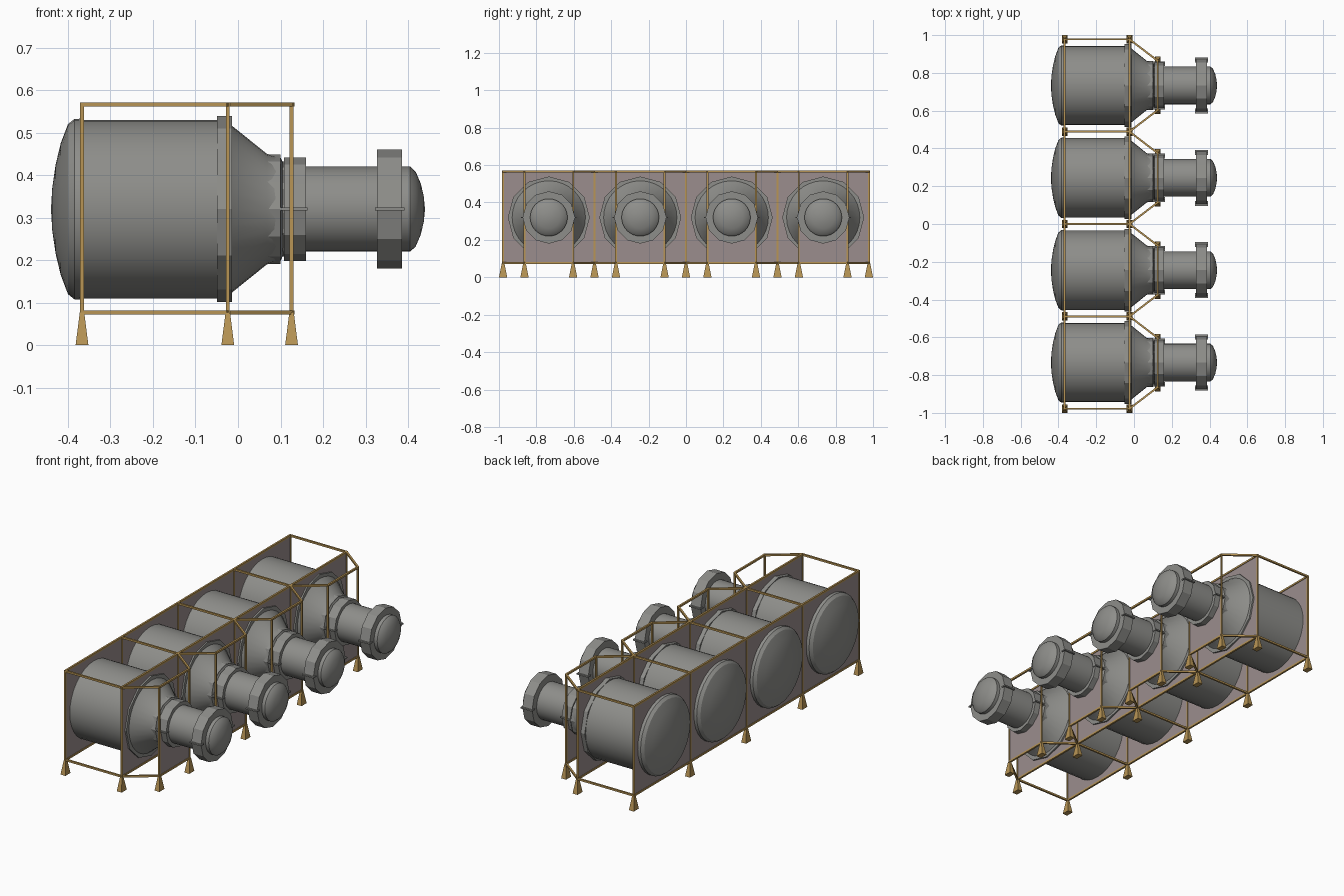
import bpy, bmesh, math
from mathutils import Vector, Matrix

if "Cube" in bpy.data.objects:
    bpy.data.objects.remove(bpy.data.objects["Cube"])

AXIS_Z = 0.32                       # height of the tank axis
PITCH = 0.489                       # spacing of the units
CENTRES = [PITCH * k for k in (-1.5, -0.5, 0.5, 1.5)]
WALLS = [PITCH * k for k in (-2, -1, 0, 1, 2)]
BACK, MID, FRONT, HALF = -0.367, -0.024, 0.126, 0.13
LOW, HIGH = 0.077, 0.566


def material(name, rgb):
    m = bpy.data.materials.new(name)
    m.diffuse_color = (*rgb, 1)
    m.use_nodes = True
    m.node_tree.nodes["Principled BSDF"].inputs["Base Color"].default_value = m.diffuse_color
    return m


brass = material("brass", (0.48, 0.30, 0.09))
mauve = material("mauve_panel", (0.33, 0.27, 0.27))
steel = material("grey_steel", (0.27, 0.27, 0.255))


def mesh_from(bm, name, mat, smooth=None):
    bmesh.ops.recalc_face_normals(bm, faces=bm.faces)
    me = bpy.data.meshes.new(name)
    bm.to_mesh(me)
    bm.free()
    me.materials.append(mat)
    if smooth:
        me.polygons.foreach_set("use_smooth", [True] * len(me.polygons))
        me.set_sharp_from_angle(angle=math.radians(smooth))
    return me


def place(name, me, loc=(0, 0, 0)):
    ob = bpy.data.objects.new(name, me)
    ob.location = loc
    bpy.context.collection.objects.link(ob)


def lathe(bm, profile, sides, closed=False):
    """Turn (x, radius) points around the x axis."""
    rings = [[bm.verts.new((x, r * math.cos(2 * math.pi * i / sides),
                            r * math.sin(2 * math.pi * i / sides)))
              for i in range(sides)] for x, r in profile]
    pairs = list(zip(rings, rings[1:])) + ([(rings[-1], rings[0])] if closed else [])
    for a, b in pairs:
        for i in range(sides):
            j = (i + 1) % sides
            bm.faces.new((a[i], a[j], b[j], b[i]))
    bmesh.ops.remove_doubles(bm, verts=bm.verts, dist=1e-6)
    bmesh.ops.dissolve_degenerate(bm, edges=bm.edges, dist=1e-6)


def box(bm, centre, size):
    bmesh.ops.create_cube(bm, size=1, matrix=Matrix.Translation(centre)
                          @ Matrix.Diagonal((*size, 1)))


def beam(bm, a, b, w=0.010):
    a, b = Vector(a), Vector(b)
    d = b - a
    m = (Matrix.Translation((a + b) / 2) @ d.to_track_quat('X', 'Z').to_matrix().to_4x4()
         @ Matrix.Diagonal((d.length + w, w, w, 1)))
    bmesh.ops.create_cube(bm, size=1, matrix=m)


# Tank body: rear dome, drum, cone, neck and end cap
bm = bmesh.new()
lathe(bm, [(-0.44, 0), (-0.437, 0.05), (-0.429, 0.105), (-0.417, 0.155), (-0.40, 0.20),
           (-0.385, 0.212), (-0.367, 0.213), (-0.365, 0.21), (-0.03, 0.21), (-0.014, 0.196),
           (0.068, 0.13), (0.10, 0.122), (0.11, 0.10), (0.405, 0.10), (0.418, 0.088),
           (0.43, 0.06), (0.437, 0.03), (0.44, 0)], 32)
body = mesh_from(bm, "tank_body", steel, 30)

# Faceted bands around drum, cone end, neck and cap: (x0, x1, inner, outer)
bm = bmesh.new()
for x0, x1, r0, r1 in [(-0.049, -0.014, 0.19, 0.219), (0.067, 0.10, 0.10, 0.129),
                       (0.098, 0.16, 0.09, 0.1215), (0.327, 0.386, 0.09, 0.14)]:
    if x0 == 0.098:                 # plain sleeve before the clamp
        lathe(bm, [(0.098, r0), (0.098, 0.112), (0.108, 0.112), (0.108, r1),
                   (x1, r1), (x1, r0)], 12, True)
    else:
        lathe(bm, [(x0, r0), (x0, r1), (x1, r1), (x1, r0)], 12, True)
bands = mesh_from(bm, "tank_bands", steel)

# Flat clamp tabs at the sides
bm = bmesh.new()
for side in (-1, 1):
    box(bm, (0.132, side * 0.115, 0), (0.064, 0.026, 0.007))
    box(bm, (0.357, side * 0.135, 0), (0.070, 0.026, 0.007))
tabs = mesh_from(bm, "clamp_tabs", steel)

for n, y in enumerate(CENTRES, 1):
    for me in (body, bands, tabs):
        place(f"{me.name}_{n}", me, (0, y, AXIS_Z))

# Frame rails and posts
posts = [(x, y) for y in WALLS for x in (BACK, MID)]
posts += [(FRONT, y + s * HALF) for y in CENTRES for s in (-1, 1)]
bm = bmesh.new()
for z in (LOW, HIGH):
    for x in (BACK, MID):
        beam(bm, (x, WALLS[0], z), (x, WALLS[-1], z))
    for y in WALLS:
        beam(bm, (BACK, y, z), (MID, y, z))
    for y in CENTRES:
        beam(bm, (FRONT, y - HALF, z), (FRONT, y + HALF, z))
        for s in (-1, 1):
            beam(bm, (MID, y + s * PITCH / 2, z), (FRONT, y + s * HALF, z))
for x, y in posts:
    beam(bm, (x, y, LOW), (x, y, HIGH), 0.009)
place("cage_frame", mesh_from(bm, "cage_frame", brass))

# Tapered feet
bm = bmesh.new()
for x, y in posts:
    box(bm, (x, y, LOW / 2), (0.030, 0.044, LOW))
for v in bm.verts:
    if v.co.z > LOW / 2:
        x, y = min(posts, key=lambda p: (p[0] - v.co.x) ** 2 + (p[1] - v.co.y) ** 2)
        v.co.x = x + (v.co.x - x) * 0.35
        v.co.y = y + (v.co.y - y) * 0.3
place("feet", mesh_from(bm, "feet", brass))

# Thin panels: full width at back and middle, low ones at the front
bm = bmesh.new()
for x in (BACK, MID):
    box(bm, (x, 0, (LOW + HIGH) / 2), (0.003, WALLS[-1] * 2, HIGH - LOW))
for y in CENTRES:
    box(bm, (FRONT, y, (LOW + AXIS_Z) / 2), (0.003, HALF * 2, AXIS_Z - LOW))
place("panels", mesh_from(bm, "panels", mauve))
